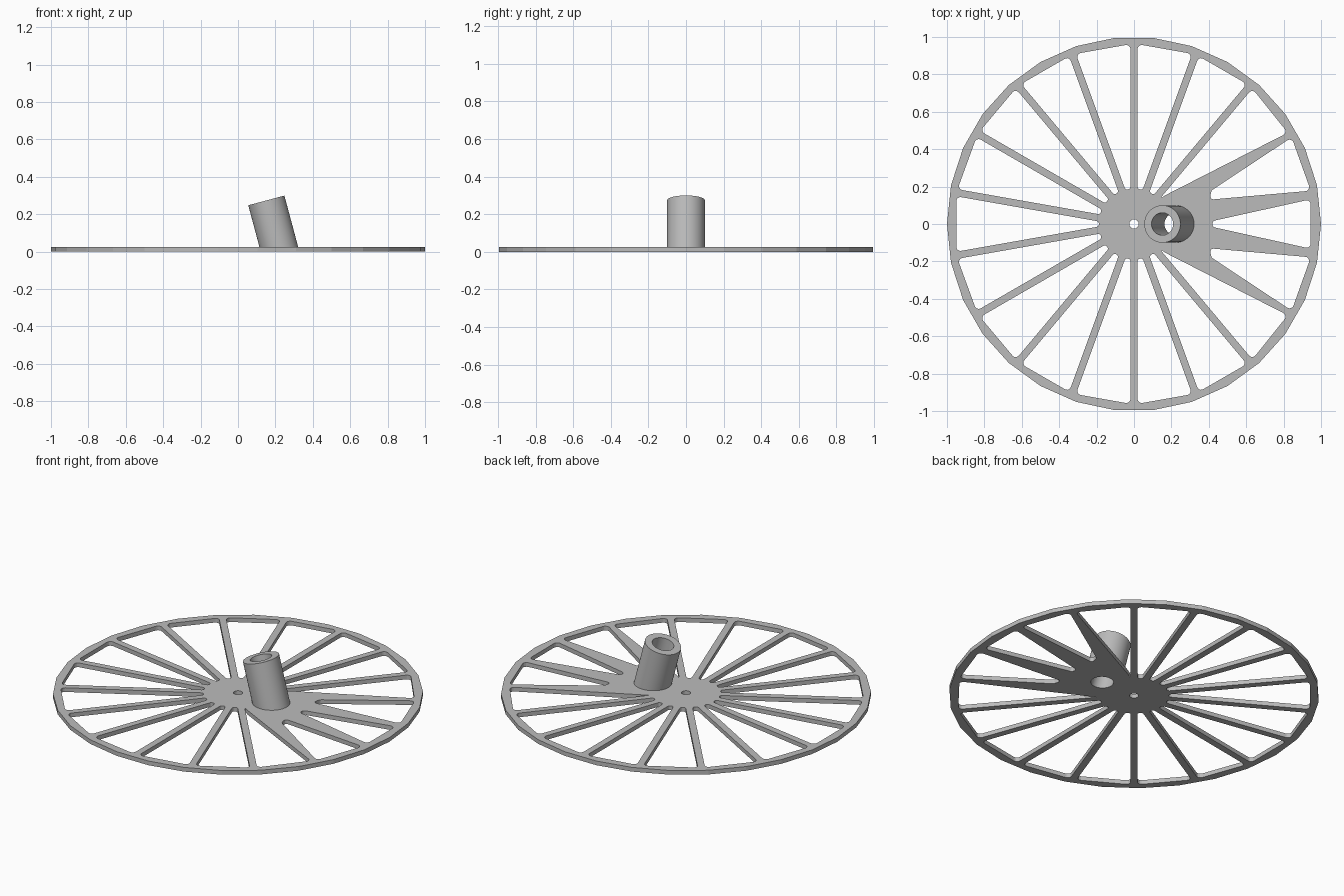
import bpy, bmesh, math
from mathutils import Vector

if "Cube" in bpy.data.objects:
    bpy.data.objects.remove(bpy.data.objects["Cube"])

THICK = 0.025
TILT = math.radians(15)

grey = bpy.data.materials.new("plain grey")
grey.use_nodes = True
grey.diffuse_color = (0.5, 0.5, 0.5, 1)
grey.node_tree.nodes["Principled BSDF"].inputs["Base Color"].default_value = (0.5, 0.5, 0.5, 1)


def ring(cx, cy, rx, ry, sides):
    steps = [2 * math.pi * i / sides for i in range(sides)]
    return [(cx + rx * math.cos(a), cy + ry * math.sin(a)) for a in steps]


def rounded(corners, radius=0.022, steps=5):
    """Round every corner of a convex polygon."""
    pts = [Vector(c) for c in corners]
    out = []
    for i, p in enumerate(pts):
        a, b = pts[i - 1] - p, pts[(i + 1) % len(pts)] - p
        half = a.angle(b) / 2
        cut = min(radius / math.tan(half), 0.45 * a.length, 0.45 * b.length)
        s, e = p + a.normalized() * cut, p + b.normalized() * cut
        mid = (a.normalized() + b.normalized()).normalized()
        centre = p + mid * (cut / math.cos(half))
        r = (s - centre).length
        for k in range(steps + 1):
            d = (s - centre).lerp(e - centre, k / steps)
            out.append(tuple(centre + d.normalized() * r))
    return out


def turned(corners, degrees):
    a = math.radians(degrees)
    c, s = math.cos(a), math.sin(a)
    return [(x * c - y * s, x * s + y * c) for x, y in corners]


def mirrored(corners):
    return [(x, -y) for x, y in reversed(corners)]


def finish(bm, name):
    bmesh.ops.remove_doubles(bm, verts=bm.verts, dist=1e-5)
    bmesh.ops.recalc_face_normals(bm, faces=bm.faces)
    mesh = bpy.data.meshes.new(name)
    bm.to_mesh(mesh)
    bm.free()
    mesh.materials.clear()
    mesh.materials.append(grey)
    obj = bpy.data.objects.new(name, mesh)
    bpy.context.collection.objects.link(obj)
    bpy.ops.object.select_all(action="DESELECT")
    obj.select_set(True)
    bpy.context.view_layer.objects.active = obj
    bpy.ops.object.shade_smooth_by_angle(angle=math.radians(25 if name == "tilted_tube" else 8))
    return obj


# Window between two even spokes, pointing along +x
def edge(x):
    return x * math.tan(math.radians(10)) - 0.0195


INNER, OUTER = 0.188, 0.95
window = [(INNER, -edge(INNER)), (OUTER, -edge(OUTER)), (OUTER, edge(OUTER)), (INNER, edge(INNER))]

# Wheel outline, axle hole, tube opening and windows
outlines = [ring(0, 0, 1, 1, 30), ring(0, 0, 0.025, 0.025, 24)]
outlines.append(ring(0.2215, 0, 0.08 / math.cos(TILT), 0.08, 48))
outlines += [rounded(turned(window, a)) for a in range(60, 301, 20)]

# Windows beside the thickened spokes
outlines.append(rounded([(0.42, -0.016), (0.945, -0.132), (0.945, 0.132), (0.42, 0.016)]))
second = [(0.403, 0.13), (0.945, 0.178), (0.843, 0.463), (0.415, 0.18)]
third = turned(window, 40)
third[0], third[1] = (0.17, 0.155), (0.822, 0.488)
for shape in (second, third):
    outlines += [rounded(shape), rounded(mirrored(shape))]

# Wheel plate as a filled flat profile
curve = bpy.data.curves.new("profile", "CURVE")
curve.dimensions = "2D"
curve.fill_mode = "BOTH"
curve.extrude = THICK / 2
for pts in outlines:
    spline = curve.splines.new("POLY")
    spline.points.add(len(pts) - 1)
    for p, (x, y) in zip(spline.points, pts):
        p.co = (x, y, 0, 1)
    spline.use_cyclic_u = True
helper = bpy.data.objects.new("profile", curve)
bpy.context.collection.objects.link(helper)
bpy.context.view_layer.update()
flat = bpy.data.meshes.new_from_object(
    helper.evaluated_get(bpy.context.evaluated_depsgraph_get()))
bm = bmesh.new()
bm.from_mesh(flat)
bmesh.ops.translate(bm, verts=bm.verts, vec=(0, 0, THICK / 2))
bpy.data.objects.remove(helper)
bpy.data.meshes.remove(flat)
finish(bm, "spoked_wheel")

# Leaning tube: square-cut top, foot cut level with the underside
axis = Vector((-math.sin(TILT), 0, math.cos(TILT)))
side = Vector((math.cos(TILT), 0, math.sin(TILT)))
top = Vector((0.1515, 0, 0.274))
N = 48
bm = bmesh.new()
loops = []
for radius, at_top in ((0.1, False), (0.1, True), (0.06, True), (0.06, False)):
    loop = []
    for u, v in ring(0, 0, radius, radius, N):
        p = top + side * u + Vector((0, v, 0))
        if not at_top:
            p = p - axis * (p.z / axis.z)
        loop.append(bm.verts.new(p))
    loops.append(loop)
for k in range(4):
    a, b = loops[k], loops[(k + 1) % 4]
    for i in range(N):
        j = (i + 1) % N
        bm.faces.new((a[i], a[j], b[j], b[i]))
finish(bm, "tilted_tube")
